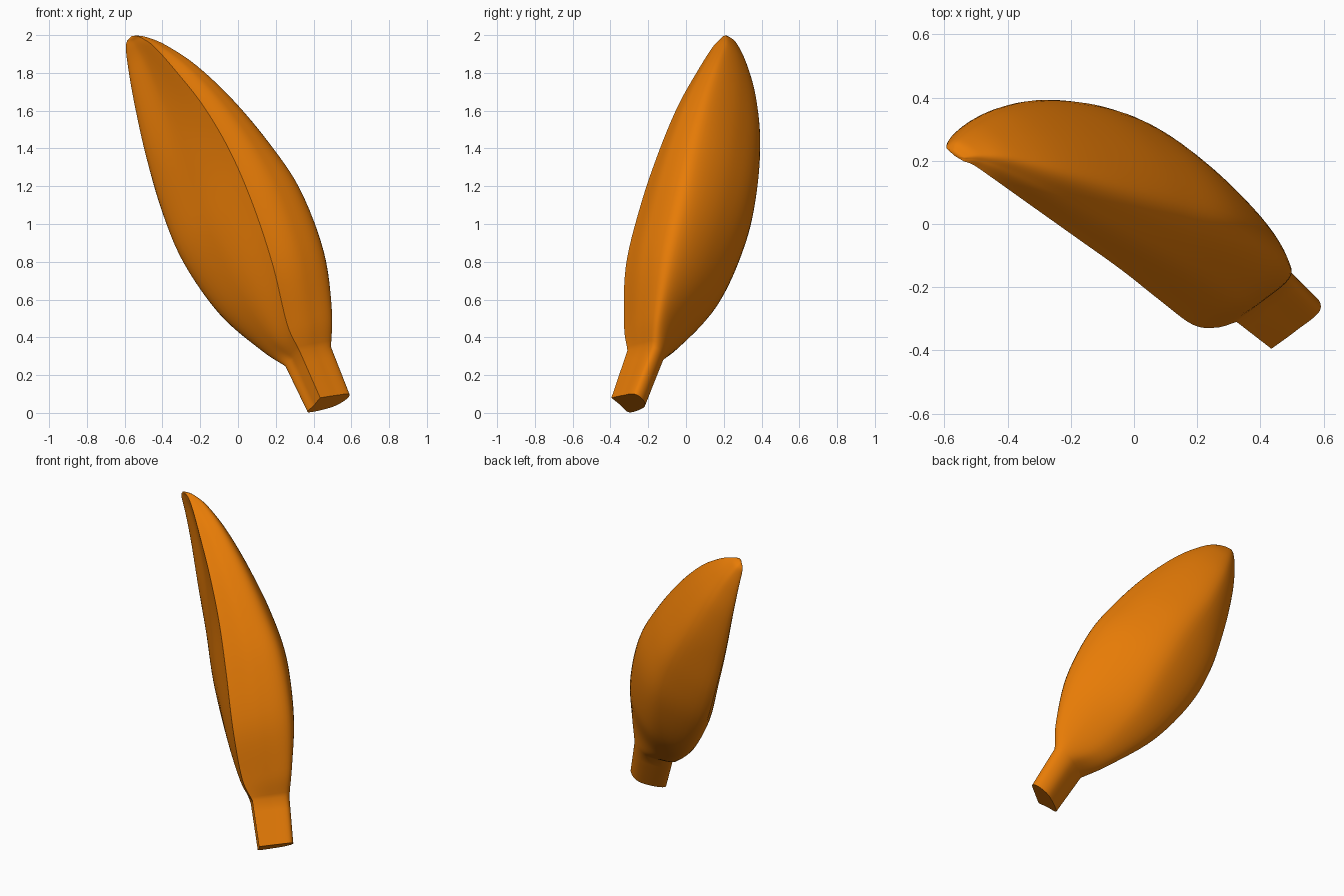
import bpy, bmesh
from mathutils import Vector

if "Cube" in bpy.data.objects:
    bpy.data.objects.remove(bpy.data.objects["Cube"])

# Guide points per section: front ridge, left edge, back, right edge, groove depth, right bulge
STEM = [
    ((.435, -.395, .08), (.372, -.30, .003), (.495, -.222, .03), (.588, -.275, .10), 0, .06),
    ((.325, -.31, .33), (.255, -.205, .245), (.385, -.125, .275), (.49, -.175, .35), 0, .06),
]
BODY = [
    STEM[1],
    ((.26, -.328, .47), (.125, -.08, .33), (.245, -.02, .38), (.497, -.145, .54), -.25, .12),
    ((.185, -.318, .78), (-.095, .08, .52), (.115, .18, .61), (.455, -.08, .85), -.3, .14),
    ((.08, -.24, 1.1), (-.285, .20, .79), (0, .315, .91), (.33, .0, 1.18), -.28, .14),
    ((-.04, -.145, 1.38), (-.40, .265, 1.06), (-.125, .375, 1.18), (.165, .06, 1.425), -.15, .14),
    ((-.18, -.045, 1.62), (-.487, .28, 1.36), (-.285, .393, 1.44), (-.025, .12, 1.65), .05, .14),
    ((-.325, .058, 1.805), (-.545, .285, 1.62), (-.41, .37, 1.67), (-.22, .175, 1.835), .18, .14),
    ((-.44, .14, 1.935), (-.579, .27, 1.81), (-.50, .322, 1.84), (-.385, .215, 1.945), .25, .1),
    ((-.505, .185, 1.982), (-.594, .245, 1.93), (-.56, .27, 1.95), (-.485, .22, 1.988), .15, .1),
    ((-.54, .199, 1.996), (-.588, .234, 1.968), (-.572, .236, 1.982), (-.538, .212, 1.998), 0, 0),
]
APEX = Vector((-.565, .214, 1.994))


def spline(pts, steps):
    """Catmull-Rom curve through pts, with free ends."""
    p = [2 * pts[0] - pts[1]] + pts + [2 * pts[-1] - pts[-2]]
    out = []
    for i in range(1, len(p) - 2):
        a, b, c, d = p[i - 1:i + 3]
        for k in range(steps):
            t = k / steps
            out.append(.5 * (2 * b + (c - a) * t + (2 * a - 5 * b + 4 * c - d) * t * t
                             + (3 * b - a - 3 * c + d) * t ** 3))
    return out + [pts[-1]]


def section(row):
    """Wedge outline: sharp front ridge, gentle left face, round back."""
    a, c, d, b = (Vector(v) for v in row[:4])
    mid = (a + b + c + d) / 4
    m, n, e = (a + c) / 2, (a + b) / 2, (b + d) / 2
    m += (mid - m) * row[4]
    n += (n - mid) * row[5]
    e += (e - mid) * .42
    return spline([a, m, c, d, e, b, n, a], 8)[:-1]


def loft(rows, steps):
    columns = [spline(list(col), steps) for col in zip(*map(section, rows))]
    return [list(r) for r in zip(*columns)]


# Pod: short straight stem running into the swollen body
rings = loft(STEM, 4)[:-1] + loft(BODY, 6)
bm = bmesh.new()
vr = [[bm.verts.new(p) for p in ring] for ring in rings]
n = len(vr[0])
for lo, hi in zip(vr, vr[1:]):
    for i in range(n):
        j = (i + 1) % n
        bm.faces.new((lo[i], lo[j], hi[j], hi[i]))
bm.faces.new(vr[0])
# Rounded tip
tip = bm.verts.new(APEX)
for i in range(n):
    bm.faces.new((vr[-1][i], vr[-1][(i + 1) % n], tip))
bmesh.ops.recalc_face_normals(bm, faces=bm.faces)

mesh = bpy.data.meshes.new("pod")
bm.to_mesh(mesh)
bm.free()
pod = bpy.data.objects.new("pod", mesh)
bpy.context.collection.objects.link(pod)

orange = bpy.data.materials.new("orange")
orange.diffuse_color = (.8, .2, .002, 1)
orange.use_nodes = True
orange.node_tree.nodes["Principled BSDF"].inputs["Base Color"].default_value = orange.diffuse_color
mesh.materials.append(orange)

bpy.context.view_layer.objects.active = pod
pod.select_set(True)
bpy.ops.object.shade_smooth_by_angle(angle=.56)
